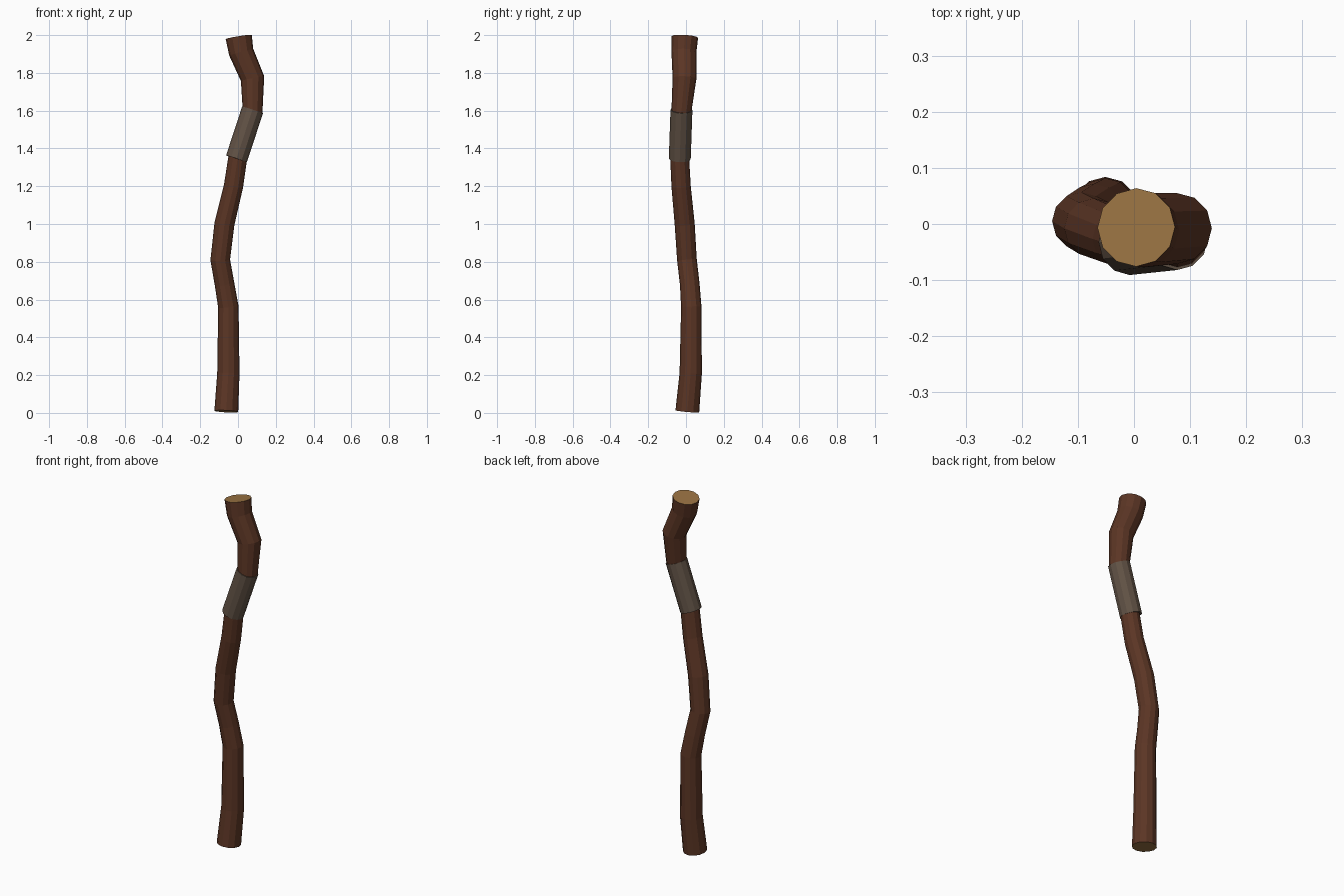
import bpy, bmesh, math
from mathutils import Vector

if "Cube" in bpy.data.objects:
    bpy.data.objects.remove(bpy.data.objects["Cube"])


def material(name, rgb):
    m = bpy.data.materials.new(name)
    m.diffuse_color = (*rgb, 1)
    m.use_nodes = True
    m.node_tree.nodes["Principled BSDF"].inputs["Base Color"].default_value = m.diffuse_color
    return m


bark = material("dark bark", (0.105, 0.036, 0.018))
cut_wood = material("cut wood", (0.32, 0.17, 0.055))
wrap = material("grey wrap", (0.120, 0.085, 0.060))


def tube(name, path, mats, sides=12, cap_index=0):
    """Sweep a polygon along (x, y, z, radius) points; rings face the path."""
    bm = bmesh.new()
    pts = [Vector(p[:3]) for p in path]
    rings = []
    for i, p in enumerate(pts):
        before = (p - pts[i - 1]).normalized() if i > 0 else Vector()
        after = (pts[i + 1] - p).normalized() if i < len(pts) - 1 else Vector()
        n = (before + after).normalized()
        u = (Vector((1, 0, 0)) - n * n.x).normalized()
        v = n.cross(u)
        ring = []
        for k in range(sides):
            a = 2 * math.pi * k / sides
            ring.append(bm.verts.new(p + path[i][3] * (u * math.cos(a) + v * math.sin(a))))
        rings.append(ring)
    for low, high in zip(rings, rings[1:]):
        for k in range(sides):
            j = (k + 1) % sides
            bm.faces.new((low[k], low[j], high[j], high[k]))
    for ring in (rings[0][::-1], rings[-1]):
        bm.faces.new(ring).material_index = cap_index
    me = bpy.data.meshes.new(name)
    bm.to_mesh(me)
    bm.free()
    for m in mats:
        me.materials.append(m)
    ob = bpy.data.objects.new(name, me)
    bpy.context.collection.objects.link(ob)
    return ob


# Crooked wooden shaft with pale cut ends
tube("staff_shaft", [
    (-0.062, 0.007, 0.008, 0.063),
    (-0.051, 0.025, 0.21, 0.059),
    (-0.051, 0.028, 0.56, 0.054),
    (-0.071, 0.020, 0.68, 0.052),
    (-0.094, 0.005, 0.81, 0.052),
    (-0.072, -0.007, 1.00, 0.053),
    (-0.024, -0.026, 1.20, 0.051),
    (0.000, -0.034, 1.36, 0.050),
    (0.077, -0.024, 1.60, 0.053),
    (0.077, -0.008, 1.77, 0.063),
    (0.017, -0.011, 1.91, 0.066),
    (0.004, -0.006, 1.99, 0.070),
], (bark, cut_wood), cap_index=1)

# Straight wrap around the hand hold
tube("hand_grip", [
    (-0.008, -0.033, 1.345, 0.058),
    (0.077, -0.024, 1.604, 0.058),
], (wrap,))
